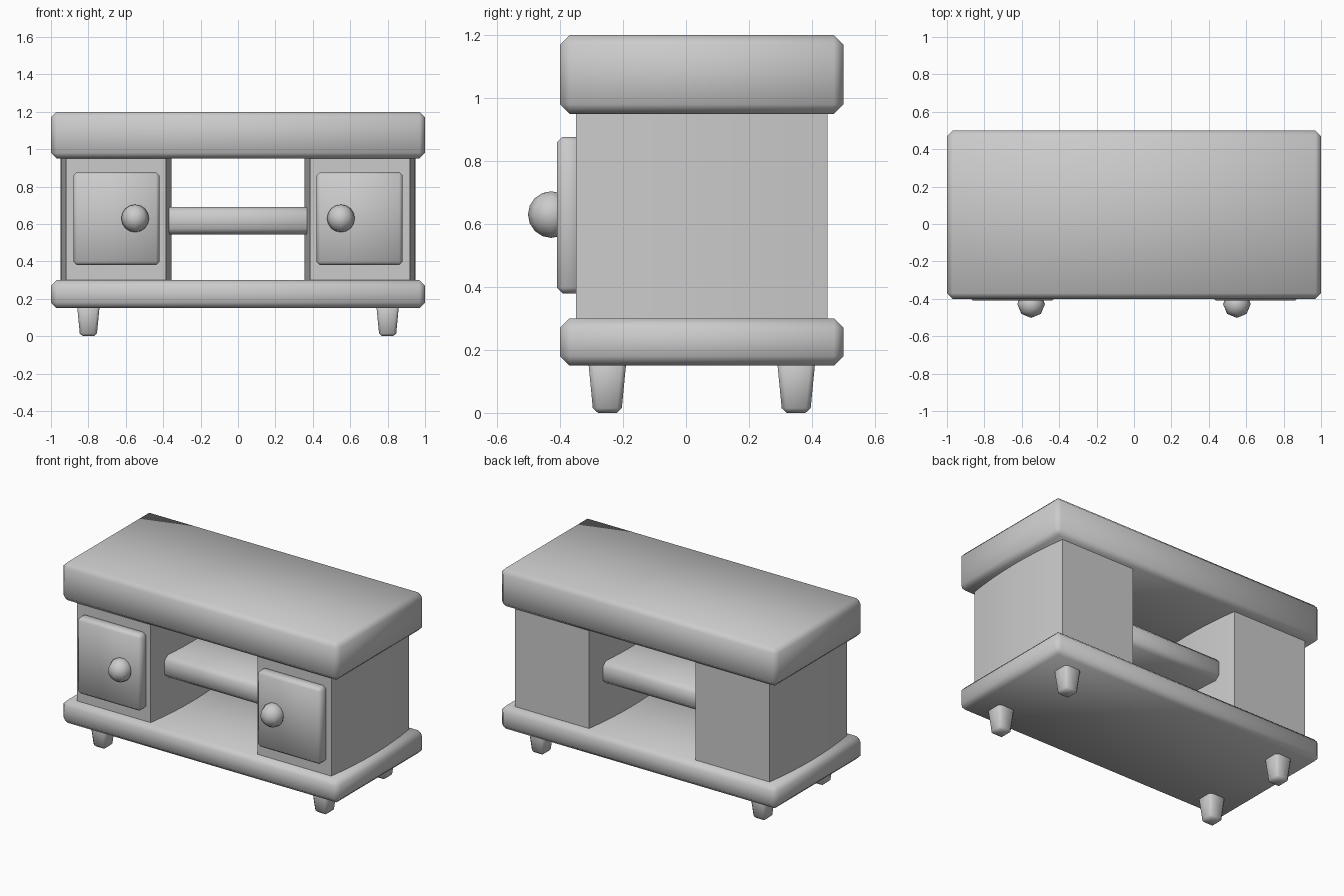
import bpy, bmesh, math

cube = bpy.data.objects.get("Cube")
if cube:
    bpy.data.objects.remove(cube, do_unlink=True)

grey = bpy.data.materials.new("plain_grey")
grey.use_nodes = True
colour = (0.6, 0.6, 0.6, 1)
grey.diffuse_color = colour
grey.node_tree.nodes["Principled BSDF"].inputs["Base Color"].default_value = colour


def finish(name, bm, sharp_angle=None):
    bmesh.ops.recalc_face_normals(bm, faces=bm.faces)
    mesh = bpy.data.meshes.new(name)
    bm.to_mesh(mesh)
    bm.free()
    mesh.materials.append(grey)
    mesh.shade_smooth()
    if sharp_angle:
        mesh.set_sharp_from_angle(angle=math.radians(sharp_angle))
    obj = bpy.data.objects.new(name, mesh)
    bpy.context.collection.objects.link(obj)
    return obj


def chamfered_box(name, low, high, chamfer, foot_scale=1.0):
    """Box between two corners, optionally narrowed at the foot."""
    bm = bmesh.new()
    bmesh.ops.create_cube(bm, size=1)
    for v in bm.verts:
        if v.co.z < 0:
            v.co.x *= foot_scale
            v.co.y *= foot_scale
        for i in range(3):
            v.co[i] = (low[i] + high[i]) / 2 + v.co[i] * (high[i] - low[i])
    bmesh.ops.bevel(bm, geom=bm.edges[:], offset=chamfer, segments=1,
                    affect='EDGES', profile=0.5)
    return finish(name, bm)


def bowed_cabinet(name, centre_x):
    """Cabinet with flat front and back, and gently bowed sides."""
    bm = bmesh.new()
    steps, half, bow = 8, 0.267, 0.03
    ring = []
    for side in (1, -1):
        for i in range(steps + 1):
            t = side * (2 * i / steps - 1)
            x = centre_x + side * (half + bow * (1 - t * t))
            ring.append(bm.verts.new((x, 0.05 + 0.4 * t, 0.28)))
    base = bm.faces.new(ring)
    top = bmesh.ops.extrude_face_region(bm, geom=[base])["geom"]
    for v in top:
        if isinstance(v, bmesh.types.BMVert):
            v.co.z = 0.97
    return finish(name, bm, 35)


def knob(name, x):
    bm = bmesh.new()
    bmesh.ops.create_uvsphere(bm, u_segments=8, v_segments=8, radius=0.074)
    for v in bm.verts:
        v.co.x += x
        v.co.y -= 0.428
        v.co.z += 0.63
    return finish(name, bm)


# Top, base and the shelf between the cabinets
chamfered_box("top_slab", (-1, -0.4, 0.95), (1, 0.5, 1.2), 0.03)
chamfered_box("base_slab", (-1, -0.4, 0.15), (1, 0.5, 0.3), 0.03)
chamfered_box("middle_shelf", (-0.45, -0.23, 0.545), (0.45, 0.33, 0.69), 0.03)

for side, label in ((1, "left"), (-1, "right")):
    # Cabinet with its door and knob
    bowed_cabinet(label + "_cabinet", side * 0.652)
    chamfered_box(label + "_door", (side * 0.65 - 0.23, -0.41, 0.38),
                  (side * 0.65 + 0.23, -0.33, 0.877), 0.018)
    knob(label + "_knob", side * 0.55)
    # Tapered legs
    for y, place in ((-0.25, "front"), (0.35, "back")):
        chamfered_box(place + "_" + label + "_leg",
                      (side * 0.8 - 0.062, y - 0.062, 0),
                      (side * 0.8 + 0.062, y + 0.062, 0.18), 0.015, 0.72)
